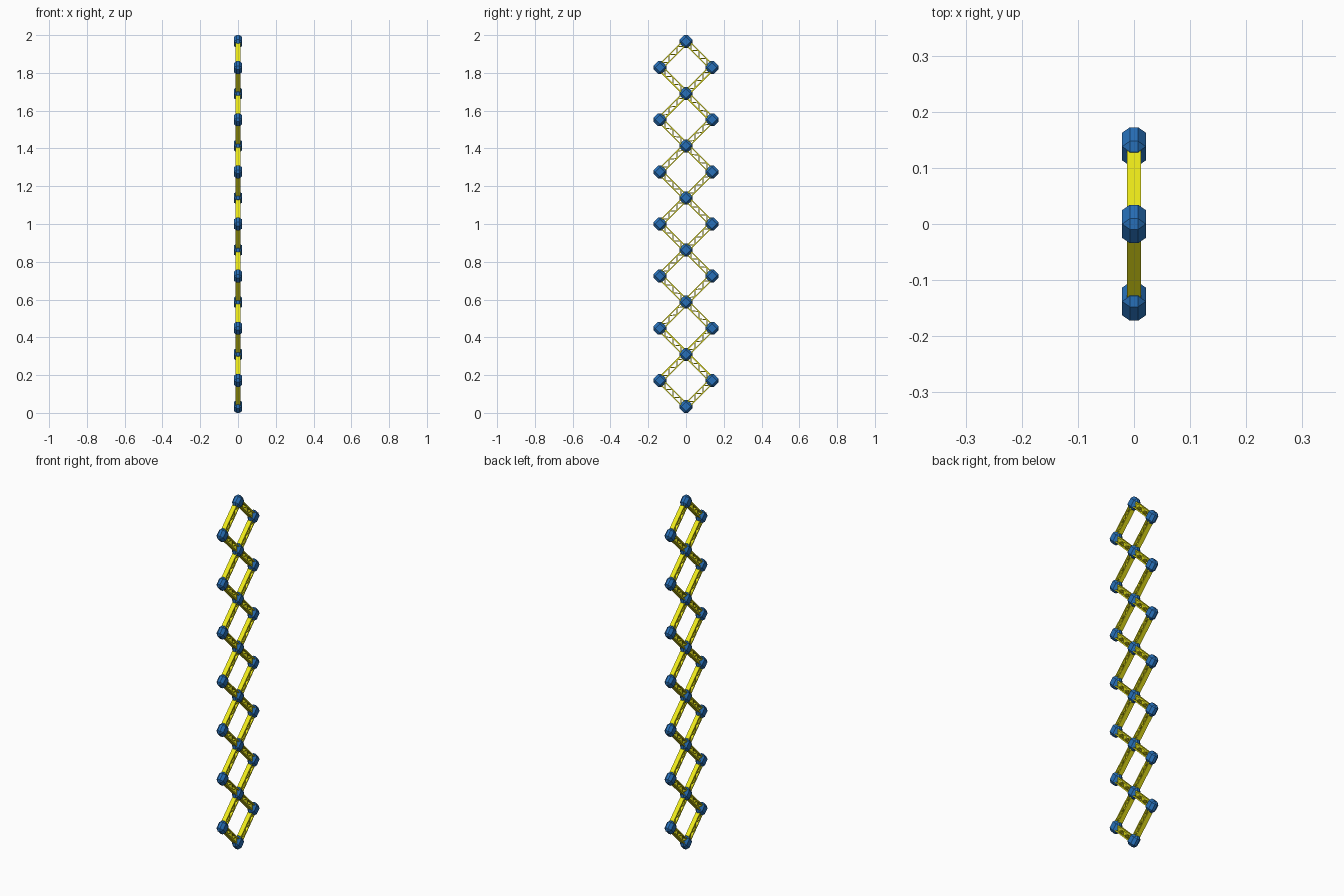
import bpy, bmesh
from math import radians, sqrt, atan2, hypot
from mathutils import Matrix, Vector

if "Cube" in bpy.data.objects:
    bpy.data.objects.remove(bpy.data.objects["Cube"])

def mat(name, col):
    m = bpy.data.materials.new(name)
    m.diffuse_color = col
    m.use_nodes = True
    m.node_tree.nodes["Principled BSDF"].inputs["Base Color"].default_value = m.diffuse_color
    return m

BLUE = mat("blue", (0.02, 0.16, 0.48, 1))
YELLOW = mat("yellow", (0.85, 0.82, 0.01, 1))
STEP = 0.138      # half diagonal of one diamond
Z0 = 0.034        # lowest joint centre
LENGTH = STEP * sqrt(2)

def box(bm, center, size, angle=0):
    m = Matrix.Translation(center) @ Matrix.Rotation(angle, 4, 'X') @ Matrix.Diagonal((*size, 1))
    return bmesh.ops.create_cube(bm, size=1, matrix=m)

def finish(bm, name, material):
    me = bpy.data.meshes.new(name)
    bm.to_mesh(me)
    bm.free()
    me.materials.append(material)
    return me

# joint: chamfered block, turned 45 degrees
bm = bmesh.new()
box(bm, (0, 0, 0), (0.042, 0.062, 0.062))
bmesh.ops.bevel(bm, geom=bm.edges[:], offset=0.0135, segments=1, affect='EDGES', profile=0.5)
bm.transform(Matrix.Rotation(radians(45), 4, 'X'))
joint_mesh = finish(bm, "joint", BLUE)

# strut: two flat rails along Y with zigzag bracing
bm = bmesh.new()
end, half, rail, thick = 0.022, 0.0165, 0.006, 0.025
for s in (-1, 1):
    box(bm, (0, LENGTH / 2, s * (half - rail / 2)), (thick, LENGTH - 2 * end, rail))
bays = 5
pitch = (LENGTH - 2 * end) / bays
h = half - rail / 2
for i in range(bays):
    dz = 2 * h * (1 if i % 2 else -1)
    box(bm, (0, end + (i + 0.5) * pitch, 0), (thick - 0.002, hypot(pitch, dz), 0.005), atan2(dz, pitch))
strut_mesh = finish(bm, "strut", YELLOW)

def place(name, me, loc, angle=0):
    ob = bpy.data.objects.new(name, me)
    ob.location = loc
    ob.rotation_euler.x = angle
    bpy.context.collection.objects.link(ob)

# stack of seven diamonds
for i in range(8):
    z = Z0 + 2 * STEP * i
    place("centre_joint", joint_mesh, (0, 0, z))
    if i == 7:
        break
    for s in (-1, 1):
        place("side_joint", joint_mesh, (0, s * STEP, z + STEP))
        place("lower_strut", strut_mesh, (0, 0, z), radians(90 - s * 45))
        place("upper_strut", strut_mesh, (0, s * STEP, z + STEP), radians(90 + s * 45))
